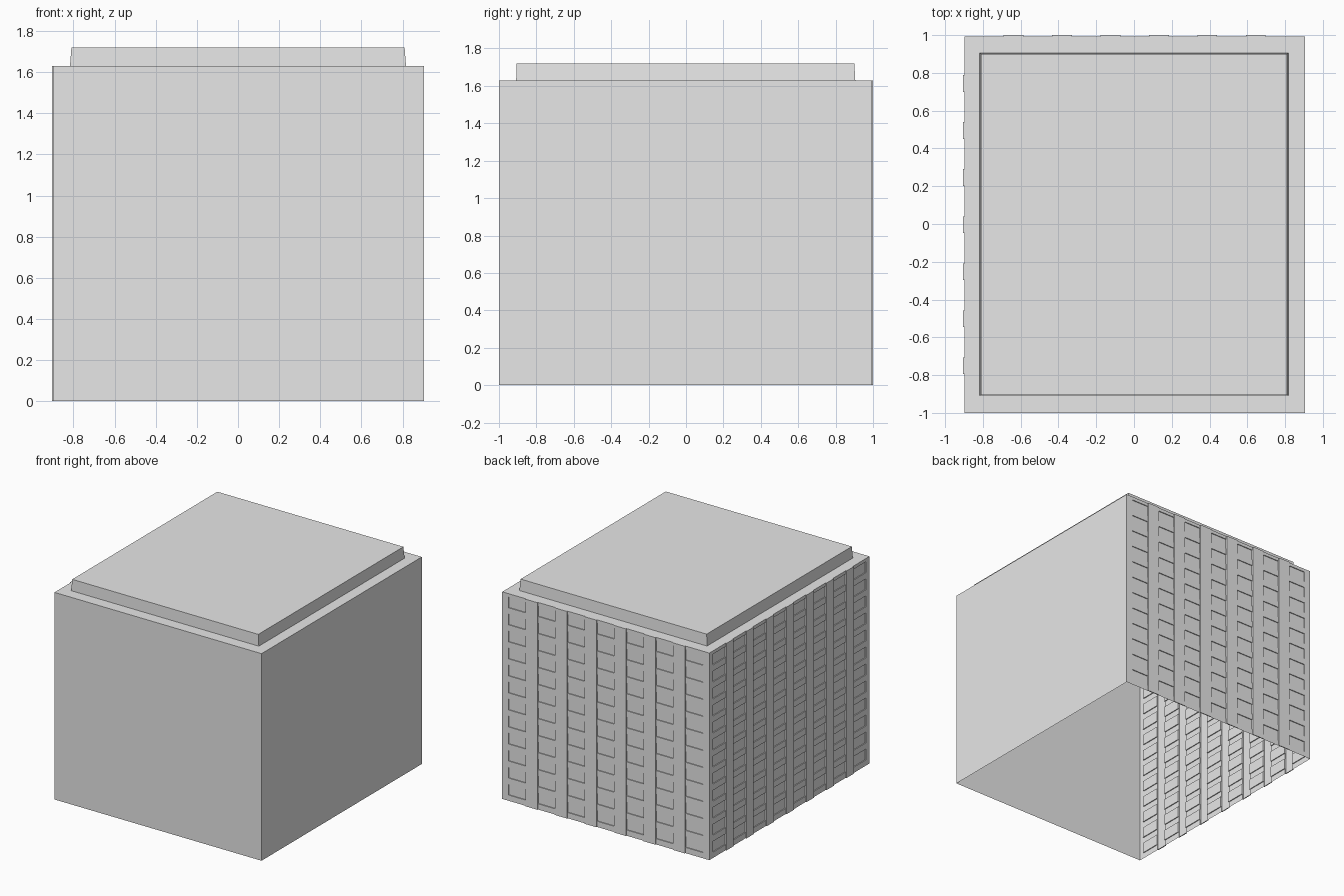
import bpy, bmesh
from mathutils import Vector

if "Cube" in bpy.data.objects:
    bpy.data.objects.remove(bpy.data.objects["Cube"], do_unlink=True)

WALL_H, ROOF_H = 1.63, 1.72
HALF_X, HALF_Y = 0.905, 1.0
RELIEF = 0.007            # pilaster projection and window recess
ROWS, ROW_STEP, SILL, WIN_H = 12, 0.134, 0.045, 0.085

grey = bpy.data.materials.new("plain_grey")
grey.use_nodes = True
grey.diffuse_color = (0.8, 0.8, 0.8, 1)
grey.node_tree.nodes["Principled BSDF"].inputs["Base Color"].default_value = (0.8, 0.8, 0.8, 1)


def finish(name, bm):
    mesh = bpy.data.meshes.new(name)
    bm.to_mesh(mesh)
    bm.free()
    mesh.materials.append(grey)
    obj = bpy.data.objects.new(name, mesh)
    bpy.context.collection.objects.link(obj)


def spans(count, step, start, width, end):
    """Cut positions: every odd interval is an opening."""
    cuts = [0]
    for i in range(count):
        cuts += [start + i * step, start + i * step + width]
    return cuts + [end]


def facade(name, origin, along, length, columns, win_w, margin):
    """Sheet wall with recessed windows and raised pilasters between them."""
    origin, along = Vector(origin), Vector(along)
    step = (length - 2 * margin - win_w) / (columns - 1)
    us = spans(columns, step, margin, win_w, length)
    vs = spans(ROWS, ROW_STEP, SILL, WIN_H, WALL_H)
    bm = bmesh.new()
    grid = [[bm.verts.new(origin + along * u + Vector((0, 0, v))) for v in vs] for u in us]
    windows, pilasters = [], []
    for i in range(len(us) - 1):
        for j in range(len(vs) - 1):
            f = bm.faces.new((grid[i][j], grid[i + 1][j], grid[i + 1][j + 1], grid[i][j + 1]))
            if i % 2 and j % 2:
                windows.append(f)
            elif i % 2 == 0 and 0 < i < len(us) - 2:
                pilasters.append(f)
    bm.normal_update()
    for faces, depth in ((windows, -RELIEF), (pilasters, RELIEF)):
        bmesh.ops.inset_region(bm, faces=faces, thickness=0, depth=depth,
                               use_boundary=True, use_even_offset=True)
    finish(name, bm)


def sheet(name, *corners):
    bm = bmesh.new()
    bm.faces.new([bm.verts.new(c) for c in corners])
    finish(name, bm)


# Wall planes: the two facades sit back by the pilaster projection
left, right = -HALF_X + RELIEF, HALF_X
front, back = -HALF_Y, HALF_Y - RELIEF

# Plain walls
sheet("front_wall", (left, front, 0), (right, front, 0), (right, front, WALL_H), (left, front, WALL_H))
sheet("side_wall", (right, front, 0), (right, back, 0), (right, back, WALL_H), (right, front, WALL_H))

# Windowed walls
facade("back_facade", (right, back, 0), (-1, 0, 0), right - left, 7, 0.152, 0.056)
facade("side_facade", (left, back, 0), (0, -1, 0), back - front, 8, 0.16, 0.045)

# Roof ledge with a raised, slightly tapered deck
bm = bmesh.new()
rings = []
for x0, x1, y0, y1, z in ((left, right, front, back, WALL_H),
                          (-0.817, 0.817, -0.908, 0.905, WALL_H),
                          (-0.81, 0.81, -0.905, 0.9, ROOF_H)):
    rings.append([bm.verts.new(p) for p in ((x0, y0, z), (x1, y0, z), (x1, y1, z), (x0, y1, z))])
for low, high in zip(rings, rings[1:]):
    for i in range(4):
        k = (i + 1) % 4
        bm.faces.new((low[i], low[k], high[k], high[i]))
bm.faces.new(rings[-1])
finish("roof", bm)
